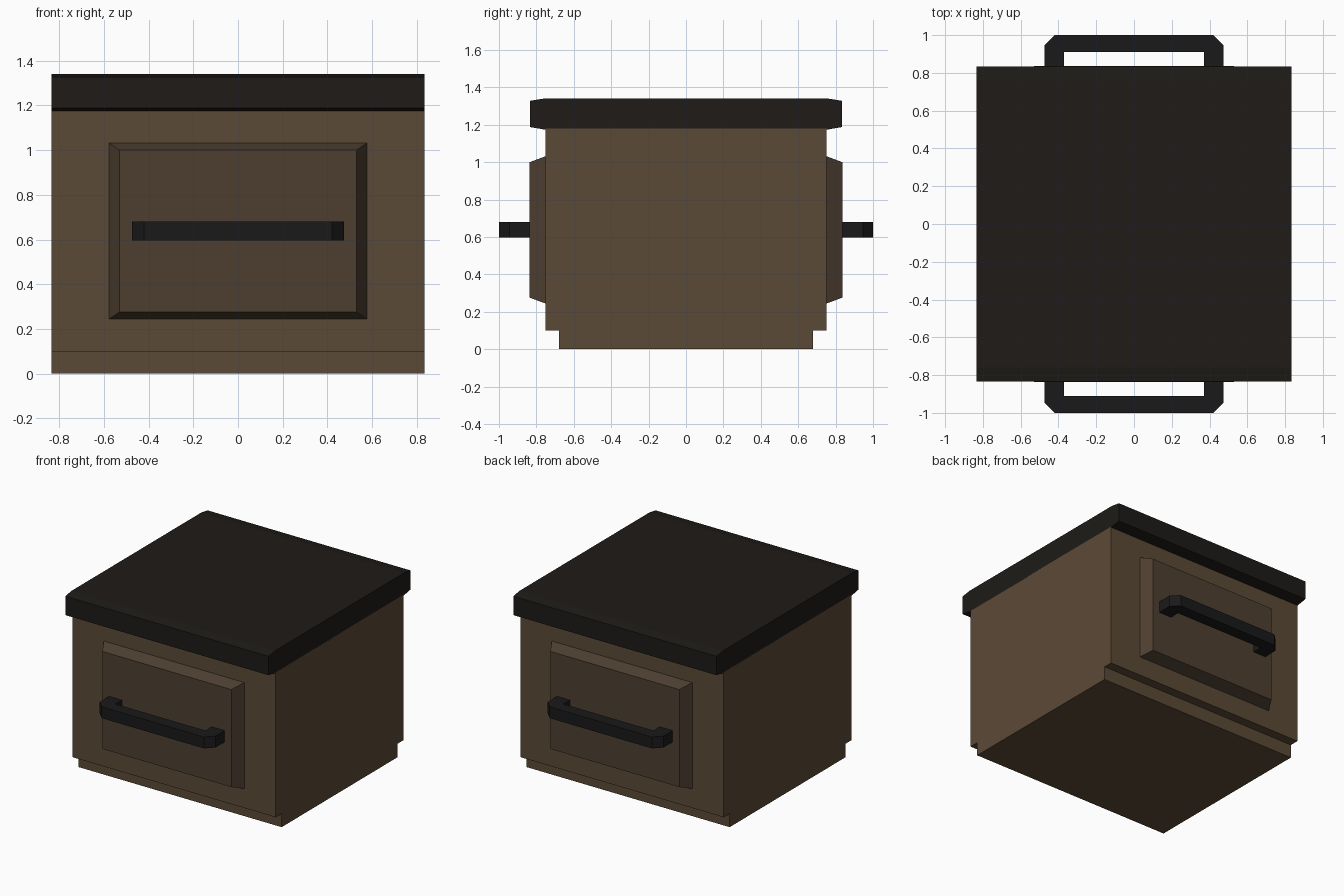
import bpy, bmesh
from mathutils import Vector

if "Cube" in bpy.data.objects:
    bpy.data.objects.remove(bpy.data.objects["Cube"])


def material(name, rgb):
    m = bpy.data.materials.new(name)
    m.diffuse_color = (*rgb, 1)
    m.use_nodes = True
    m.node_tree.nodes["Principled BSDF"].inputs["Base Color"].default_value = m.diffuse_color
    return m


WOOD = material("brown_wood", (0.105, 0.068, 0.038))
PANEL = material("panel_wood", (0.075, 0.049, 0.030))
LID = material("dark_lid", (0.013, 0.011, 0.009))
METAL = material("black_metal", (0.010, 0.010, 0.010))


def add_object(name, bm, mat):
    bmesh.ops.recalc_face_normals(bm, faces=bm.faces)
    mesh = bpy.data.meshes.new(name)
    bm.to_mesh(mesh)
    bm.free()
    mesh.materials.append(mat)
    obj = bpy.data.objects.new(name, mesh)
    bpy.context.collection.objects.link(obj)
    return obj


def extrude(name, points, vector, mat):
    bm = bmesh.new()
    face = bm.faces.new([bm.verts.new(p) for p in points])
    new = bmesh.ops.extrude_face_region(bm, geom=[face], use_keep_orig=True)["geom"]
    bmesh.ops.translate(bm, vec=Vector(vector),
                        verts=[g for g in new if isinstance(g, bmesh.types.BMVert)])
    return add_object(name, bm, mat)


def side_profile(name, half, mat, w=0.835):
    """Mirror a (y, z) half profile and extrude it across the width."""
    loop = half + [(-y, z) for y, z in reversed(half)]
    return extrude(name, [(-w, y, z) for y, z in loop], (2 * w, 0, 0), mat)


# Body with recessed plinth, and lid with chamfered front and back edges
side_profile("body", [(0.68, 0), (0.68, 0.10), (0.75, 0.10), (0.75, 1.18)], WOOD)
side_profile("lid", [(0.76, 1.175), (0.835, 1.188), (0.835, 1.328), (0.76, 1.34)], LID)

for side, s in (("front", -1), ("back", 1)):
    # Raised panel with bevelled rim
    bm = bmesh.new()
    bmesh.ops.create_cube(bm, size=2)
    for v in bm.verts:
        outer = v.co.y * s < 0
        hx, hz = (0.58, 0.396) if outer else (0.53, 0.362)
        v.co = (v.co.x * hx, s * (0.745 if outer else 0.836), 0.638 + v.co.z * hz)
    add_object(side + "_panel", bm, PANEL)

    # Bar handle with chamfered outer corners
    half = [(0.37, 0.83), (0.475, 0.83), (0.475, 0.945), (0.42, 1.0)]
    loop = half + [(-x, y) for x, y in reversed(half)] + [(-0.37, 0.91), (0.37, 0.91)]
    extrude(side + "_handle", [(x, s * y, 0.596) for x, y in loop], (0, 0, 0.085), METAL)
